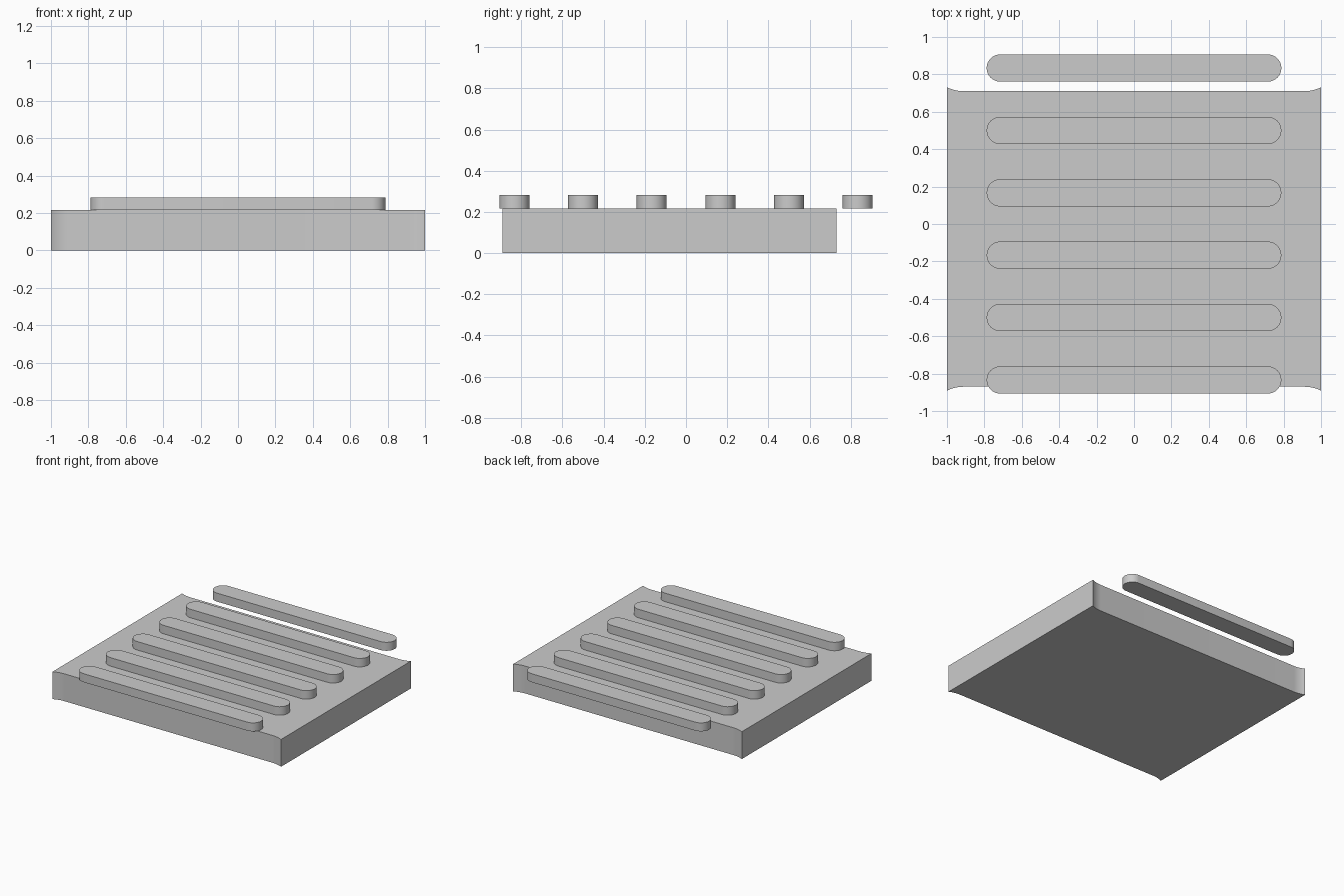
import bpy
import bmesh
from math import sin, cos, pi, asin

cube = bpy.data.objects.get("Cube")
if cube:
    bpy.data.objects.remove(cube, do_unlink=True)

grey = bpy.data.materials.new("light_grey")
grey.use_nodes = True
colour = (0.6, 0.6, 0.6, 1)
grey.diffuse_color = colour
grey.node_tree.nodes["Principled BSDF"].inputs["Base Color"].default_value = colour


def extrude_outline(name, outline, bottom, top):
    """Solid prism from a counter-clockwise outline."""
    bm = bmesh.new()
    face = bm.faces.new([bm.verts.new((x, y, bottom)) for x, y in outline])
    result = bmesh.ops.extrude_face_region(bm, geom=[face])
    raised = [g for g in result["geom"] if isinstance(g, bmesh.types.BMVert)]
    bmesh.ops.translate(bm, verts=raised, vec=(0, 0, top - bottom))
    bmesh.ops.recalc_face_normals(bm, faces=bm.faces)
    mesh = bpy.data.meshes.new(name)
    bm.to_mesh(mesh)
    bm.free()
    mesh.materials.append(grey)
    obj = bpy.data.objects.new(name, mesh)
    bpy.context.collection.objects.link(obj)
    bpy.ops.object.select_all(action="DESELECT")
    obj.select_set(True)
    bpy.context.view_layer.objects.active = obj
    bpy.ops.object.shade_smooth_by_angle()
    return obj


BASE_TOP, BAR_TOP = 0.216, 0.283

# Base slab: front and back edges flare outwards in an arc at the corners
flare_x, flare_y, steps = 0.09, 0.021, 8
radius = (flare_x ** 2 + flare_y ** 2) / (2 * flare_y)
sweep = asin(flare_x / radius)
flare = [(1 - flare_x + radius * sin(sweep * i / steps),
          radius * (1 - cos(sweep * i / steps))) for i in range(steps + 1)]
edge = [(-x, d) for x, d in reversed(flare)] + flare
front = [(x, -0.87 - d) for x, d in edge]
back = [(x, 0.71 + d) for x, d in reversed(edge)]
extrude_outline("base_slab", front + back, 0, BASE_TOP)

# Six round-ended bars, the rearmost reaching past the slab
half_width, half_length, arc = 0.073, 0.788, 16
centre = half_length - half_width
right_end = [(centre + half_width * cos(a), half_width * sin(a))
             for a in (pi * i / arc - pi / 2 for i in range(arc + 1))]
bar = right_end + [(-x, -y) for x, y in right_end]
for i in range(6):
    y0 = (i - 2.5) * 0.3335
    extrude_outline(f"bar_{i + 1}", [(x, y + y0) for x, y in bar], BASE_TOP, BAR_TOP)
